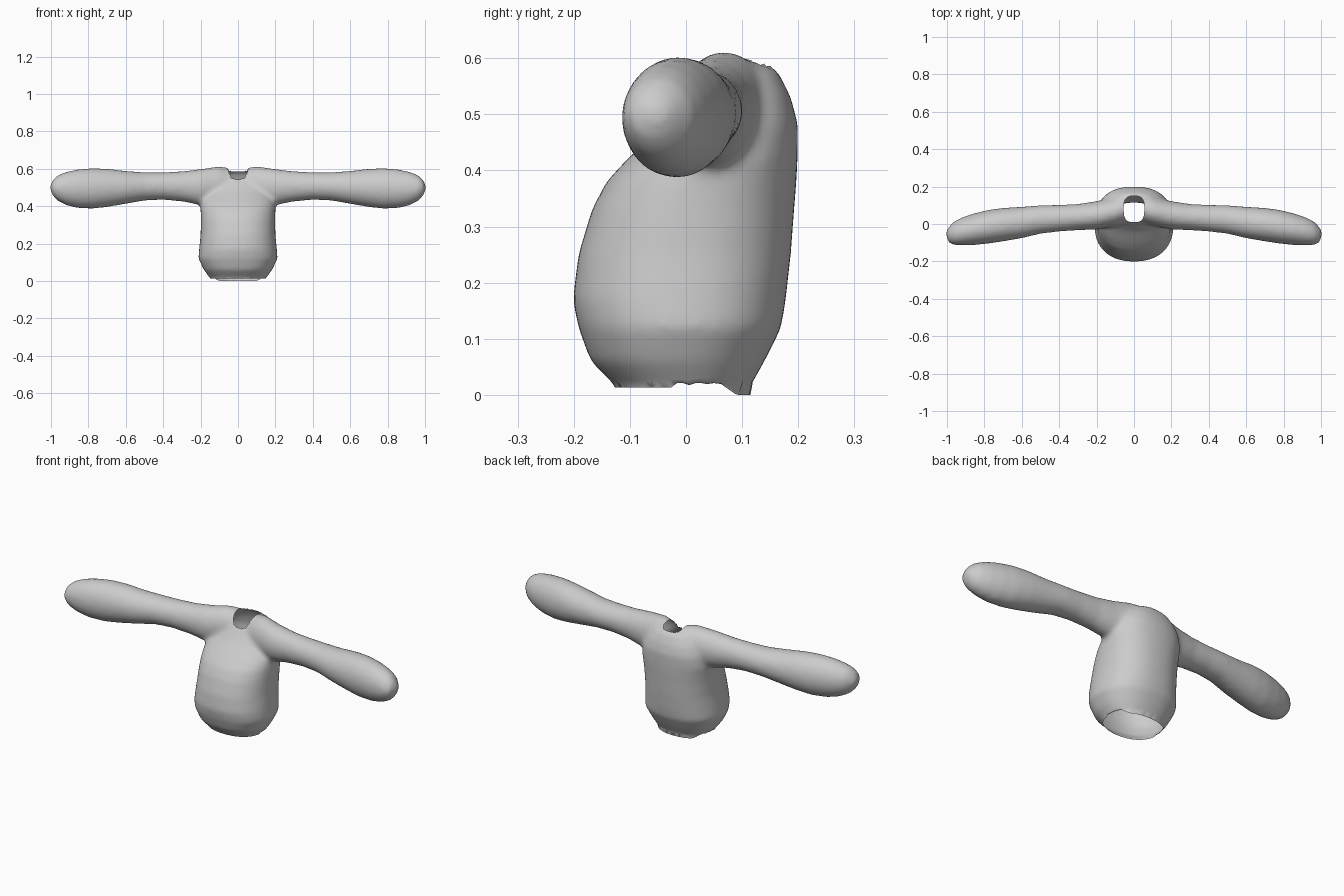
import bpy, bmesh, math
from mathutils import Vector

if "Cube" in bpy.data.objects:
    bpy.data.objects.remove(bpy.data.objects["Cube"])


def loft(bm, rings):
    """Skin a list of point rings and close both ends with flat caps."""
    loops = [[bm.verts.new(p) for p in ring] for ring in rings]
    n = len(loops[0])
    for a, b in zip(loops, loops[1:]):
        for i in range(n):
            j = (i + 1) % n
            bm.faces.new((a[i], a[j], b[j], b[i]))
    bm.faces.new(loops[0][::-1])
    bm.faces.new(loops[-1])


def oval(lo1, hi1, lo2, hi2, power=2.0, n=40):
    """Superellipse filling a 2D box."""
    pts = []
    for i in range(n):
        c, s = math.cos(2 * math.pi * i / n), math.sin(2 * math.pi * i / n)
        u = math.copysign(abs(c) ** (2 / power), c)
        v = math.copysign(abs(s) ** (2 / power), s)
        pts.append(((lo1 + hi1 + (hi1 - lo1) * u) / 2, (lo2 + hi2 + (hi2 - lo2) * v) / 2))
    return pts


# torso sections: z, half width, front y, back y
torso = [(-0.03, 0.11, -0.09, 0.08), (0.015, 0.15, -0.125, 0.115), (0.06, 0.183, -0.17, 0.14),
         (0.12, 0.212, -0.192, 0.17), (0.17, 0.208, -0.202, 0.178), (0.25, 0.2, -0.192, 0.187),
         (0.33, 0.199, -0.168, 0.193), (0.38, 0.2, -0.142, 0.197), (0.42, 0.2, -0.105, 0.199),
         (0.48, 0.18, -0.04, 0.2), (0.53, 0.15, 0.0, 0.187), (0.575, 0.11, 0.03, 0.165),
         (0.597, 0.05, 0.06, 0.135)]

# sleeve sections: x, front y, back y, bottom z, top z
sleeve = [(0.0, 0.02, 0.17, 0.42, 0.595), (0.1, -0.01, 0.145, 0.40, 0.613), (0.2, -0.03, 0.122, 0.405, 0.598),
          (0.3, -0.033, 0.107, 0.425, 0.586), (0.4, -0.04, 0.102, 0.434, 0.581),
          (0.5, -0.052, 0.1, 0.43, 0.581), (0.6, -0.076, 0.092, 0.412, 0.588),
          (0.7, -0.093, 0.086, 0.395, 0.6), (0.78, -0.105, 0.075, 0.386, 0.603),
          (0.86, -0.113, 0.055, 0.39, 0.596), (0.92, -0.115, 0.035, 0.405, 0.583),
          (0.965, -0.112, 0.012, 0.428, 0.565), (0.99, -0.1, -0.015, 0.455, 0.54),
          (1.003, -0.07, -0.035, 0.485, 0.515)]
both = [(-s[0],) + s[1:] for s in sleeve[:0:-1]] + sleeve


def make_object(name, rings):
    bm = bmesh.new()
    loft(bm, rings)
    bmesh.ops.recalc_face_normals(bm, faces=bm.faces[:])
    me = bpy.data.meshes.new(name)
    bm.to_mesh(me)
    bm.free()
    ob = bpy.data.objects.new(name, me)
    bpy.context.collection.objects.link(ob)
    return ob


body = make_object("pullover", [[(x, y, z) for x, y in oval(-w, w, f, b, 2.3)] for z, w, f, b in torso])
arms = make_object("sleeves", [[(x, y, z) for y, z in oval(f, b, lo, hi)] for x, f, b, lo, hi in both])

# fuse torso and sleeves into one soft skin
union = body.modifiers.new("union", "BOOLEAN")
union.operation, union.object, union.solver = "UNION", arms, "EXACT"
remesh = body.modifiers.new("remesh", "REMESH")
remesh.mode, remesh.voxel_size = "VOXEL", 0.011
soften = body.modifiers.new("soften", "SMOOTH")
soften.factor, soften.iterations = 0.5, 10
deps = bpy.context.evaluated_depsgraph_get()
skin = bpy.data.meshes.new_from_object(body.evaluated_get(deps))
body.modifiers.clear()
body.data = skin
bpy.data.objects.remove(arms)

bm = bmesh.new()
bm.from_mesh(skin)

# open hem at the bottom
bmesh.ops.bisect_plane(bm, geom=bm.verts[:] + bm.edges[:] + bm.faces[:], dist=1e-5,
                       plane_co=(0, 0, 0.016), plane_no=(0, 0, -1), clear_outer=True)
for v in bm.verts:
    if v.co.z < 0.017:
        y = v.co.y
        v.co.z = 0.013 if y < -0.02 else (0.021 if y < 0.06 else max(0.0, 0.021 - (y - 0.06) * 0.7))

# neck opening
NX, NY, CY = 0.055, 0.07, 0.08


def neck_radius(co):
    return ((abs(co.x) / NX) ** 3 + (abs(co.y - CY) / NY) ** 3) ** (1 / 3)


hole = [f for f in bm.faces if f.calc_center_median().z > 0.45 and neck_radius(f.calc_center_median()) < 1]
bmesh.ops.delete(bm, geom=hole, context="FACES")
for v in bm.verts:
    if v.is_boundary and v.co.z > 0.4:
        r = neck_radius(v.co)
        v.co.x /= r
        v.co.y = CY + (v.co.y - CY) / r

bm.to_mesh(skin)
bm.free()
for p in skin.polygons:
    p.use_smooth = True
